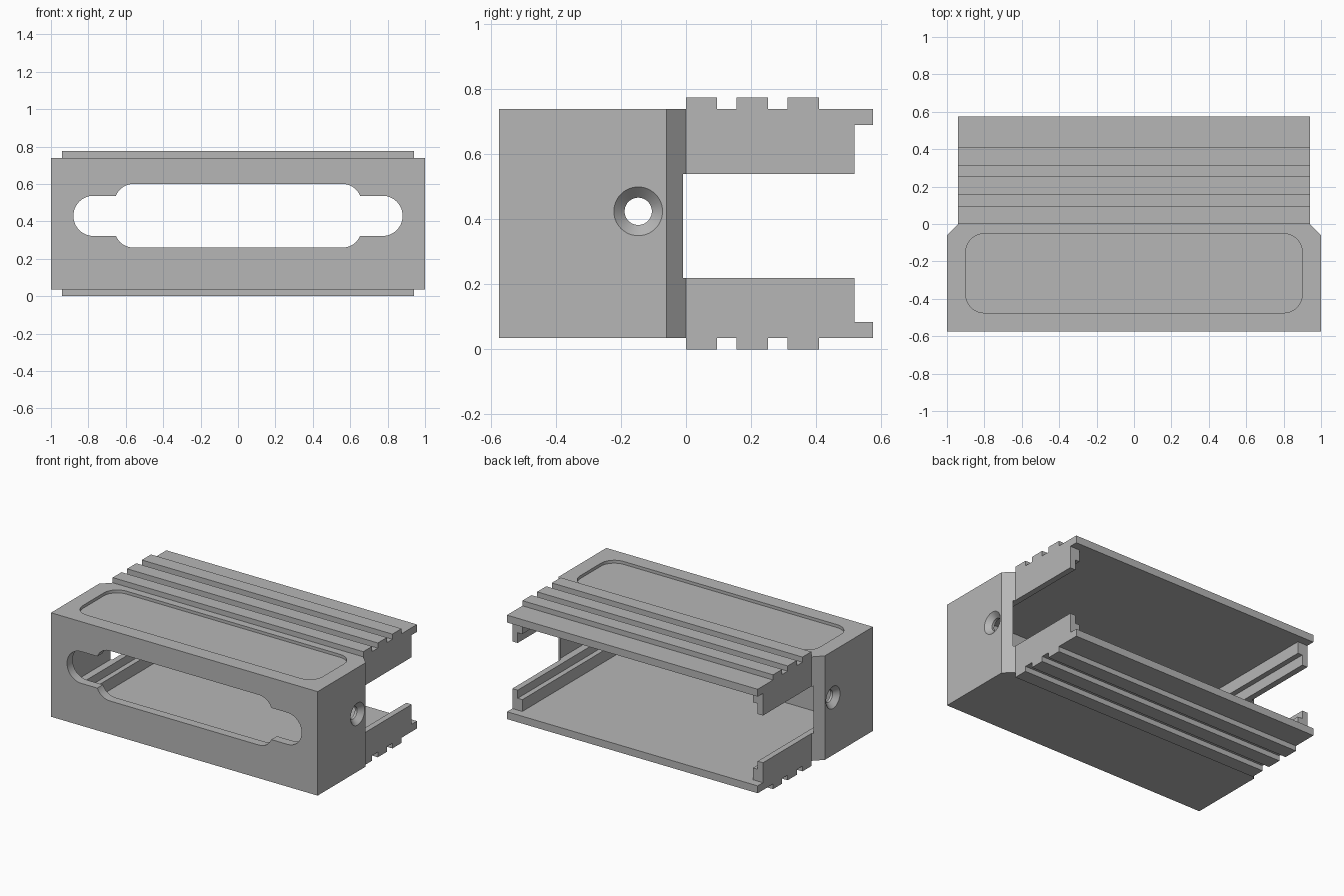
import bpy, bmesh, math
from mathutils import Matrix, Vector

cube = bpy.data.objects.get("Cube")
if cube:
    bpy.data.objects.remove(cube, do_unlink=True)

grey = bpy.data.materials.new("plain grey")
grey.use_nodes = True
grey.diffuse_color = (0.47, 0.47, 0.47, 1)
grey.node_tree.nodes["Principled BSDF"].inputs["Base Color"].default_value = grey.diffuse_color


def make_object(name, bm):
    bmesh.ops.recalc_face_normals(bm, faces=bm.faces)
    mesh = bpy.data.meshes.new(name)
    bm.to_mesh(mesh)
    bm.free()
    mesh.materials.append(grey)
    obj = bpy.data.objects.new(name, mesh)
    bpy.context.collection.objects.link(obj)
    return obj


def prism(name, points, axis, low, high):
    """Extrude a flat outline along y (outline in x, z) or z (outline in x, y)."""
    place = (lambda u, v, w: (u, w, v)) if axis == "y" else (lambda u, v, w: (u, v, w))
    bm = bmesh.new()
    face = bm.faces.new([bm.verts.new(place(u, v, low)) for u, v in points])
    side = bmesh.ops.extrude_face_region(bm, geom=[face])["geom"]
    bmesh.ops.translate(bm, vec=Vector(place(0, 0, high - low)),
                        verts=[g for g in side if isinstance(g, bmesh.types.BMVert)])
    return make_object(name, bm)


def box(name, x0, x1, y0, y1, z0, z1):
    return prism(name, [(x0, y0), (x1, y0), (x1, y1), (x0, y1)], "z", z0, z1)


def rounded(half, low, high, radius, steps=12):
    """Rounded rectangle centred on x = 0."""
    points = []
    corners = [(1, high - radius), (-1, high - radius), (-1, low + radius), (1, low + radius)]
    for quarter, (side, v) in enumerate(corners):
        for i in range(steps + 1):
            a = math.pi / 2 * (quarter + i / steps)
            points.append((side * (half - radius) + radius * math.cos(a), v + radius * math.sin(a)))
    return points


def cone(name, side, x0, x1, r0, r1):
    bm = bmesh.new()
    place = Matrix.Translation((side * (x0 + x1) / 2, -0.147, 0.425))
    turn = Matrix.Rotation(side * math.pi / 2, 4, "Y")
    bmesh.ops.create_cone(bm, cap_ends=True, segments=48, radius1=r0, radius2=r1,
                          depth=x1 - x0, matrix=place @ turn)
    return make_object(name, bm)


def cut(target, cutter):
    cutter.hide_render = True
    mod = target.modifiers.new("cut", "BOOLEAN")
    mod.operation = "DIFFERENCE"
    mod.solver = "EXACT"
    mod.object = cutter
    bpy.context.view_layer.objects.active = target
    bpy.ops.object.modifier_apply(modifier=mod.name)
    bpy.data.objects.remove(cutter, do_unlink=True)


# Housing: wide front with chamfered rear corners, narrower rear sleeve
half_plan = [(1, -0.575), (1, -0.06), (0.94, 0), (0.94, 0.575)]
plan = half_plan + [(-x, y) for x, y in reversed(half_plan)]
housing = prism("housing", plan, "z", 0.035, 0.74)

# Cavity with stepped rails and open sides at the rear
quarter = [(0.865, 0.085), (0.865, 0.165), (0.90, 0.165), (0.90, 0.22), (0.95, 0.22)]
right = quarter + [(x, 0.775 - z + (-0.015 if z == 0.22 else 0)) for x, z in reversed(quarter)]
cavity = right + [(-x, z) for x, z in reversed(right)]
cut(housing, prism("cavity_cutter", cavity, "y", -0.515, 0.7))
cut(housing, box("rear_lip_cutter", -1.2, 1.2, 0.518, 0.7, 0.085, 0.69))

# Front opening: tall centre with rounded side lobes
cut(housing, prism("centre_cutter", rounded(0.66, 0.26, 0.60, 0.1), "y", -0.7, -0.45))
cut(housing, prism("lobe_cutter", rounded(0.88, 0.322, 0.537, 0.107), "y", -0.7, -0.45))

# Shallow label recess on the top
cut(housing, prism("recess_cutter", rounded(0.90, -0.475, -0.052, 0.1), "z", 0.72, 0.8))

# Countersunk screw hole in each end
for side in (1, -1):
    cut(housing, cone("drill_cutter", side, 0.92, 1.05, 0.042, 0.042))
    cut(housing, cone("countersink_cutter", side, 0.967, 1.02, 0.042, 0.095))

# Grip ribs above and below the rear sleeve
ribs = []
for number, (y0, y1) in enumerate([(0, 0.095), (0.155, 0.253), (0.312, 0.41)], 1):
    ribs.append(box(f"top_rib_{number}", -0.94, 0.94, y0, y1, 0.735, 0.775))
    ribs.append(box(f"bottom_rib_{number}", -0.94, 0.94, y0, y1, 0, 0.04))

# Smooth the round edges and keep the corners sharp
bpy.ops.object.select_all(action="DESELECT")
housing.select_set(True)
bpy.context.view_layer.objects.active = housing
bpy.ops.object.shade_smooth_by_angle(angle=math.radians(25))
